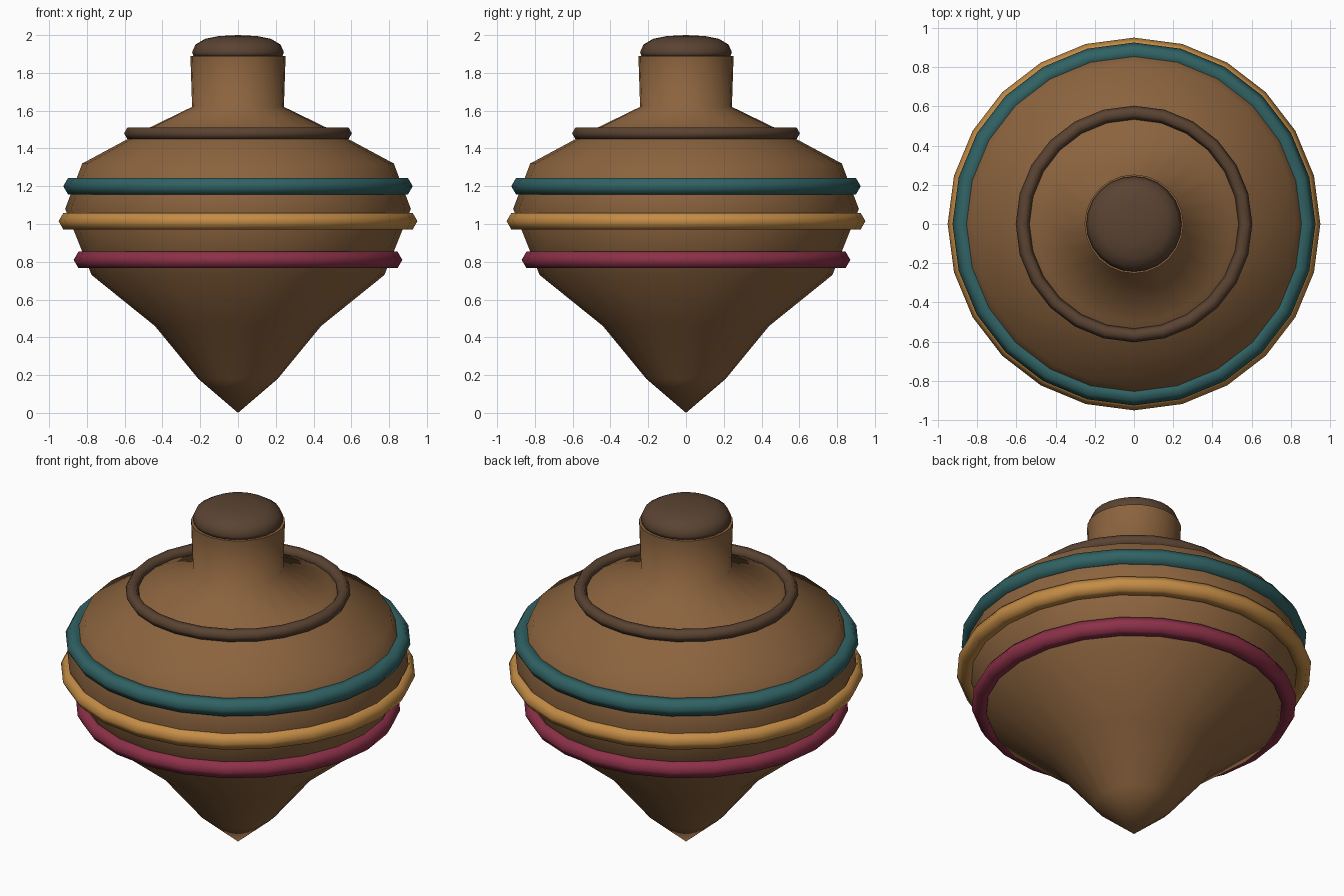
import bpy
import bmesh
from math import cos, sin, tau, radians

SIDES = 24

cube = bpy.data.objects.get("Cube")
if cube:
    bpy.data.objects.remove(cube, do_unlink=True)


def make_material(name, rgb):
    mat = bpy.data.materials.new(name)
    mat.use_nodes = True
    colour = (*rgb, 1)
    mat.diffuse_color = colour
    mat.node_tree.nodes["Principled BSDF"].inputs["Base Color"].default_value = colour
    return mat


def finish(obj, mat):
    obj.data.materials.append(mat)
    bpy.ops.object.select_all(action="DESELECT")
    obj.select_set(True)
    bpy.context.view_layer.objects.active = obj
    bpy.ops.object.shade_smooth_by_angle(angle=radians(75))


def lathe(name, profile, mat):
    """Turn a (radius, height) profile around the z axis."""
    bm = bmesh.new()
    verts = [bm.verts.new((r, 0, z)) for r, z in profile]
    edges = [bm.edges.new(pair) for pair in zip(verts, verts[1:])]
    bmesh.ops.spin(bm, geom=verts + edges, cent=(0, 0, 0), axis=(0, 0, 1),
                   angle=tau, steps=SIDES)
    bmesh.ops.remove_doubles(bm, verts=bm.verts, dist=0.0005)
    bmesh.ops.recalc_face_normals(bm, faces=bm.faces)
    mesh = bpy.data.meshes.new(name)
    bm.to_mesh(mesh)
    bm.free()
    obj = bpy.data.objects.new(name, mesh)
    bpy.context.collection.objects.link(obj)
    finish(obj, mat)


def ring(name, radius, thickness, z, mat):
    bpy.ops.mesh.primitive_torus_add(
        major_segments=SIDES, minor_segments=6, major_radius=radius,
        minor_radius=thickness, location=(0, 0, z))
    obj = bpy.context.object
    obj.name = name
    finish(obj, mat)


wood = make_material("warm wood", (0.258, 0.125, 0.048))
dark = make_material("dark wood", (0.102, 0.056, 0.032))
teal = make_material("teal paint", (0.03, 0.122, 0.127))
gold = make_material("gold paint", (0.552, 0.262, 0.061))
red = make_material("crimson paint", (0.262, 0.03, 0.065))

# Turned body with point, belly, shoulder and handle
lathe("body", [(0, 0), (0.21, 0.18), (0.44, 0.46), (0.775, 0.73),
               (0.915, 1.08), (0.825, 1.32), (0.5, 1.495), (0.243, 1.62),
               (0.252, 1.89), (0, 1.89)], wood)

# Flattened knob on the handle
lathe("handle_cap", [(0, 1.88), (0.235, 1.885), (0.243, 1.91), (0.225, 1.95),
                     (0.175, 1.98), (0.1, 1.995), (0, 2)], dark)

# Raised bands
ring("shoulder_band", 0.568, 0.035, 1.48, dark)
ring("upper_band", 0.875, 0.05, 1.2, teal)
ring("middle_band", 0.9, 0.05, 1.015, gold)
ring("lower_band", 0.82, 0.05, 0.81, red)
